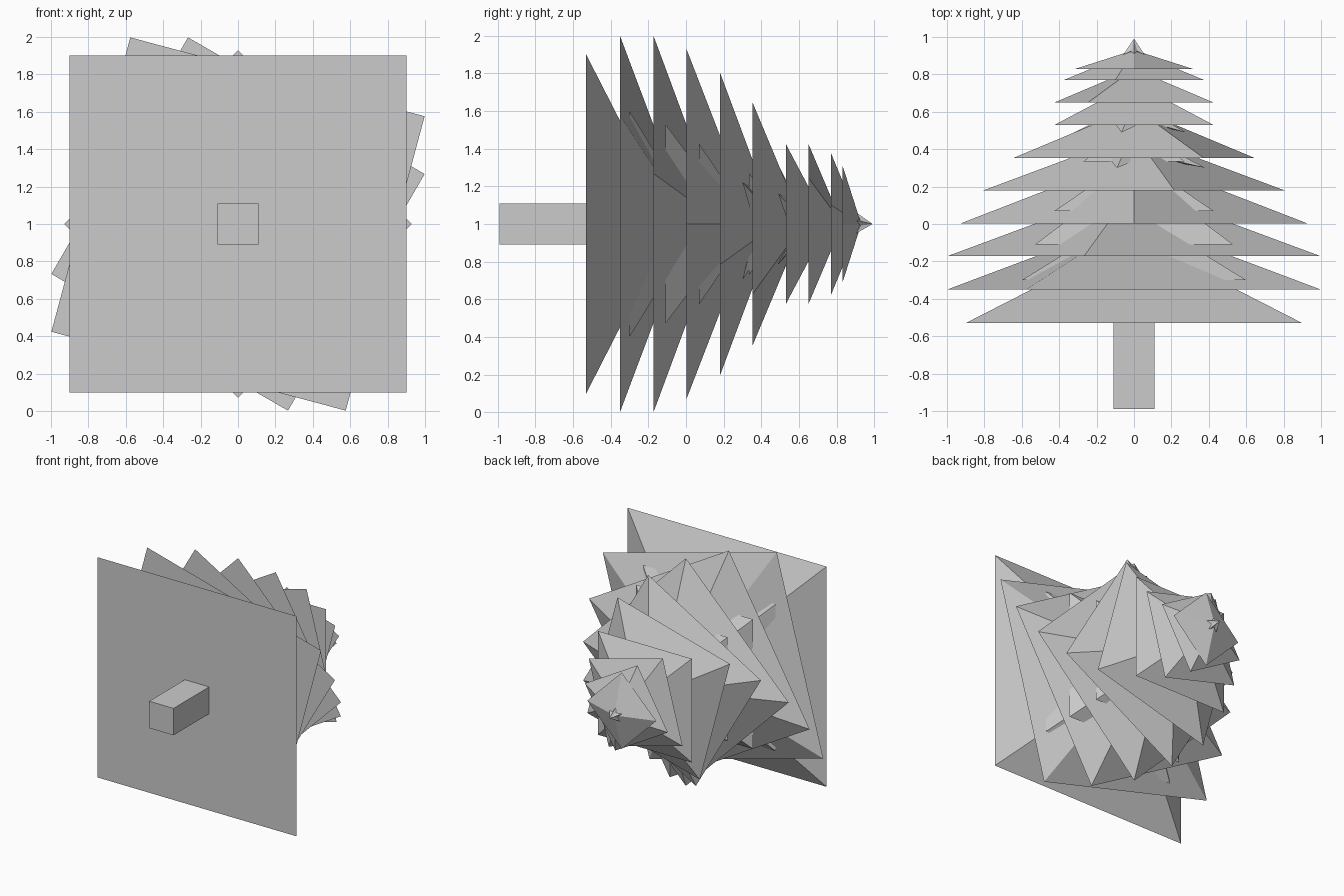
import bpy, bmesh
from math import cos, sin, radians

if "Cube" in bpy.data.objects:
    bpy.data.objects.remove(bpy.data.objects["Cube"])

AXIS_Z = 1.0  # the tree lies on its side, its axis running along y


def spire(name, y, tip_y, radius, angle, points=4, inner=None, hub_y=None):
    """Cone along +y over a polygon base, or over a star base when inner is set."""
    bm = bmesh.new()
    count = points * (2 if inner else 1)
    ring = []
    for i in range(count):
        notch = inner and i % 2
        r = inner if notch else radius
        a = radians(angle + 360 * i / count)
        yy = hub_y if notch else y
        ring.append(bm.verts.new((r * cos(a), yy, AXIS_Z + r * sin(a))))
    tip = bm.verts.new((0, tip_y, AXIS_Z))
    hub = bm.verts.new((0, hub_y, AXIS_Z)) if inner else None
    for i in range(count):
        a, b = ring[i], ring[(i + 1) % count]
        bm.faces.new((a, b, tip))
        if hub:
            bm.faces.new((b, a, hub))
    if not hub:
        bm.faces.new(ring)
    bmesh.ops.recalc_face_normals(bm, faces=bm.faces)
    mesh = bpy.data.meshes.new(name)
    bm.to_mesh(mesh)
    bm.free()
    obj = bpy.data.objects.new(name, mesh)
    bpy.context.collection.objects.link(obj)
    return obj


# Trunk
bpy.ops.mesh.primitive_cube_add(size=1, location=(0, -0.755, AXIS_Z))
trunk = bpy.context.object
trunk.name = "trunk"
trunk.scale = (0.22, 0.47, 0.22)

# Main branch tiers: square pyramids, each turned 15 degrees from the last
tiers = [(-0.53, 0.46, 1.273), (-0.35, 0.375, 1.152), (-0.172, 0.37, 1.033),
         (0.002, 0.36, 0.93), (0.18, 0.30, 0.833), (0.353, 0.27, 0.745),
         (0.53, 0.225, 0.60), (0.65, 0.18, 0.49), (0.77, 0.155, 0.388),
         (0.83, 0.10, 0.312)]
for i, (y, height, radius) in enumerate(tiers):
    spire(f"branch_tier_{i + 1}", y, y + height, radius, 45 - 15 * i)

# Inner branches: unturned pyramids whose corners poke out between the tiers
inner_tiers = [(-0.30, 0.37, 0.60), (-0.11, 0.40, 0.53),
               (0.07, 0.29, 0.425), (0.335, 0.20, 0.27)]
for i, (y, height, half) in enumerate(inner_tiers):
    spire(f"inner_branch_{i + 1}", y, y + height, half * 2 ** 0.5, 45)

# Small star sprigs under the upper tiers, and the star on top
spire("star_sprig_1", 0.30, 0.50, 0.44, 30, 5, 0.2, 0.37)
spire("star_sprig_2", 0.49, 0.65, 0.32, 30, 5, 0.15, 0.55)
spire("top_star", 0.905, 0.99, 0.06, 18, 5, 0.028, 0.925)
